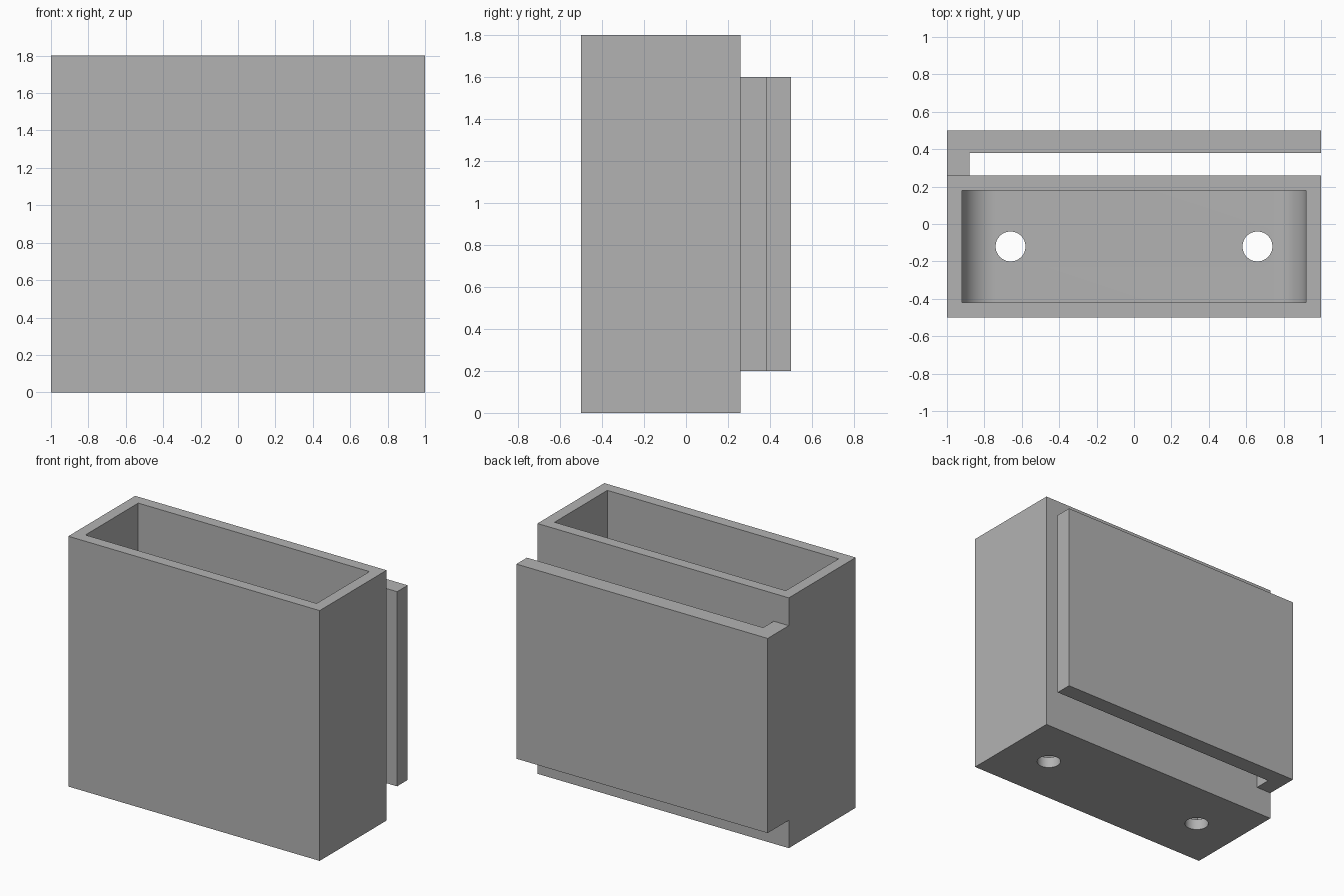
import bpy, bmesh, math
from mathutils import Vector

if "Cube" in bpy.data.objects:
    bpy.data.objects.remove(bpy.data.objects["Cube"])

grey = bpy.data.materials.new("plain grey")
grey.diffuse_color = (0.45, 0.45, 0.45, 1)
grey.use_nodes = True
grey.node_tree.nodes["Principled BSDF"].inputs["Base Color"].default_value = grey.diffuse_color


def prism(name, points, direction):
    """Extrude a closed 3D outline along a direction."""
    bm = bmesh.new()
    face = bm.faces.new([bm.verts.new(p) for p in points])
    ext = bmesh.ops.extrude_face_region(bm, geom=[face])
    verts = [g for g in ext["geom"] if isinstance(g, bmesh.types.BMVert)]
    bmesh.ops.translate(bm, verts=verts, vec=Vector(direction))
    bmesh.ops.recalc_face_normals(bm, faces=bm.faces)
    mesh = bpy.data.meshes.new(name)
    bm.to_mesh(mesh)
    bm.free()
    mesh.materials.append(grey)
    obj = bpy.data.objects.new(name, mesh)
    bpy.context.collection.objects.link(obj)
    return obj


def cut(obj, cutter):
    """Subtract a cutter, then remove it."""
    mod = obj.modifiers.new("cut", 'BOOLEAN')
    mod.operation, mod.solver, mod.object = 'DIFFERENCE', 'EXACT', cutter
    bpy.context.view_layer.objects.active = obj
    bpy.ops.object.modifier_apply(modifier=mod.name)
    bpy.data.objects.remove(cutter)


# Outer box
W, FRONT, BACK, H, T = 1.0, -0.5, 0.26, 1.8, 0.08
box = prism("holder_box", [(-W, FRONT, 0), (W, FRONT, 0), (W, BACK, 0), (-W, BACK, 0)], (0, 0, H))

# Cavity with rounded corners where the end walls meet the floor
R, inner = 0.18, W - T
profile = [(inner, H + 0.1), (-inner, H + 0.1)]
for side, start in ((-1, math.pi), (1, 1.5 * math.pi)):
    for i in range(17):
        a = start + i / 16 * math.pi / 2
        profile.append((side * (inner - R) + R * math.cos(a), T + R + R * math.sin(a)))
cavity = prism("cavity_cutter", [(x, FRONT + T, z) for x, z in profile], (0, BACK - FRONT - 2 * T, 0))
cavity.hide_render = True
cut(box, cavity)

# Drain holes through the floor
for x in (-0.66, 0.66):
    ring = [(x + 0.08 * math.cos(i * math.tau / 48), -0.12 + 0.08 * math.sin(i * math.tau / 48), -0.1)
            for i in range(48)]
    hole = prism("hole_cutter", ring, (0, 0, 0.3))
    hole.hide_render = True
    cut(box, hole)

# Hanging clip: back plate joined to the box along one end
outline = [(-W, BACK), (-0.88, BACK), (-0.88, 0.38), (W, 0.38), (W, 0.5), (-W, 0.5)]
clip = prism("back_clip", [(x, y, 0.2) for x, y in outline], (0, 0, 1.4))

# Smooth curved surfaces, keep edges sharp
bpy.ops.object.select_all(action='DESELECT')
box.select_set(True)
bpy.context.view_layer.objects.active = box
bpy.ops.object.shade_smooth_by_angle(angle=math.radians(30))
